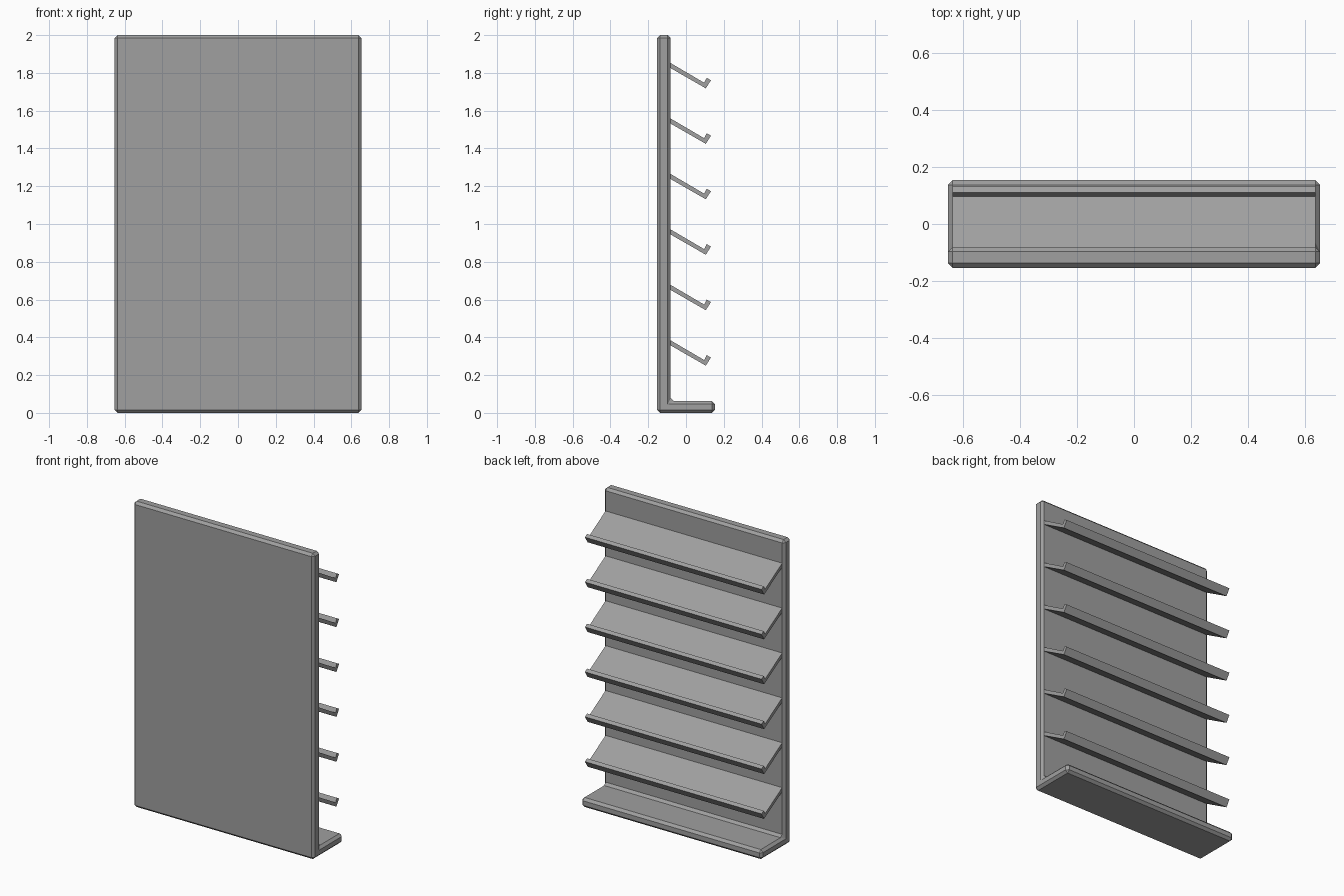
import bpy
import bmesh

cube = bpy.data.objects.get("Cube")
if cube:
    bpy.data.objects.remove(cube, do_unlink=True)

# Single grey finish
GREY = (0.35, 0.35, 0.35, 1.0)
grey = bpy.data.materials.new("plain_grey")
grey.use_nodes = True
grey.diffuse_color = GREY
grey.node_tree.nodes["Principled BSDF"].inputs["Base Color"].default_value = GREY


def extrude_profile(name, profile, half_width):
    """Extrude a (y, z) profile along x, centred on x = 0."""
    bm = bmesh.new()
    face = bm.faces.new([bm.verts.new((-half_width, y, z)) for y, z in profile])
    result = bmesh.ops.extrude_face_region(bm, geom=[face])
    moved = [v for v in result["geom"] if isinstance(v, bmesh.types.BMVert)]
    bmesh.ops.translate(bm, verts=moved, vec=(2 * half_width, 0, 0))
    bmesh.ops.recalc_face_normals(bm, faces=bm.faces)
    mesh = bpy.data.meshes.new(name)
    bm.to_mesh(mesh)
    bm.free()
    mesh.materials.append(grey)
    obj = bpy.data.objects.new(name, mesh)
    bpy.context.collection.objects.link(obj)
    return obj


# Upright panel and foot in one L-shaped piece with chamfered edges
DEPTH, PANEL_BACK, FOOT_TOP = 0.154, -0.081, 0.062
stand = extrude_profile("panel_and_foot", [
    (-DEPTH, 0), (DEPTH, 0), (DEPTH, FOOT_TOP),
    (PANEL_BACK, FOOT_TOP), (PANEL_BACK, 2), (-DEPTH, 2)], 0.654)
bevel = stand.modifiers.new("chamfer", 'BEVEL')
bevel.width = 0.016
bevel.segments = 1
bevel.limit_method = 'ANGLE'

# Six sloping shelves, each with an upturned lip, set into the panel
SHELF = [(-0.09, 0.112), (0.105, 0), (0.132, 0.043), (0.110, 0.056),
         (0.096, 0.030), (-0.09, 0.139)]
for i in range(6):
    lift = 0.25 + 0.2936 * i
    extrude_profile(f"shelf_{i + 1}", [(y, z + lift) for y, z in SHELF], 0.639)
